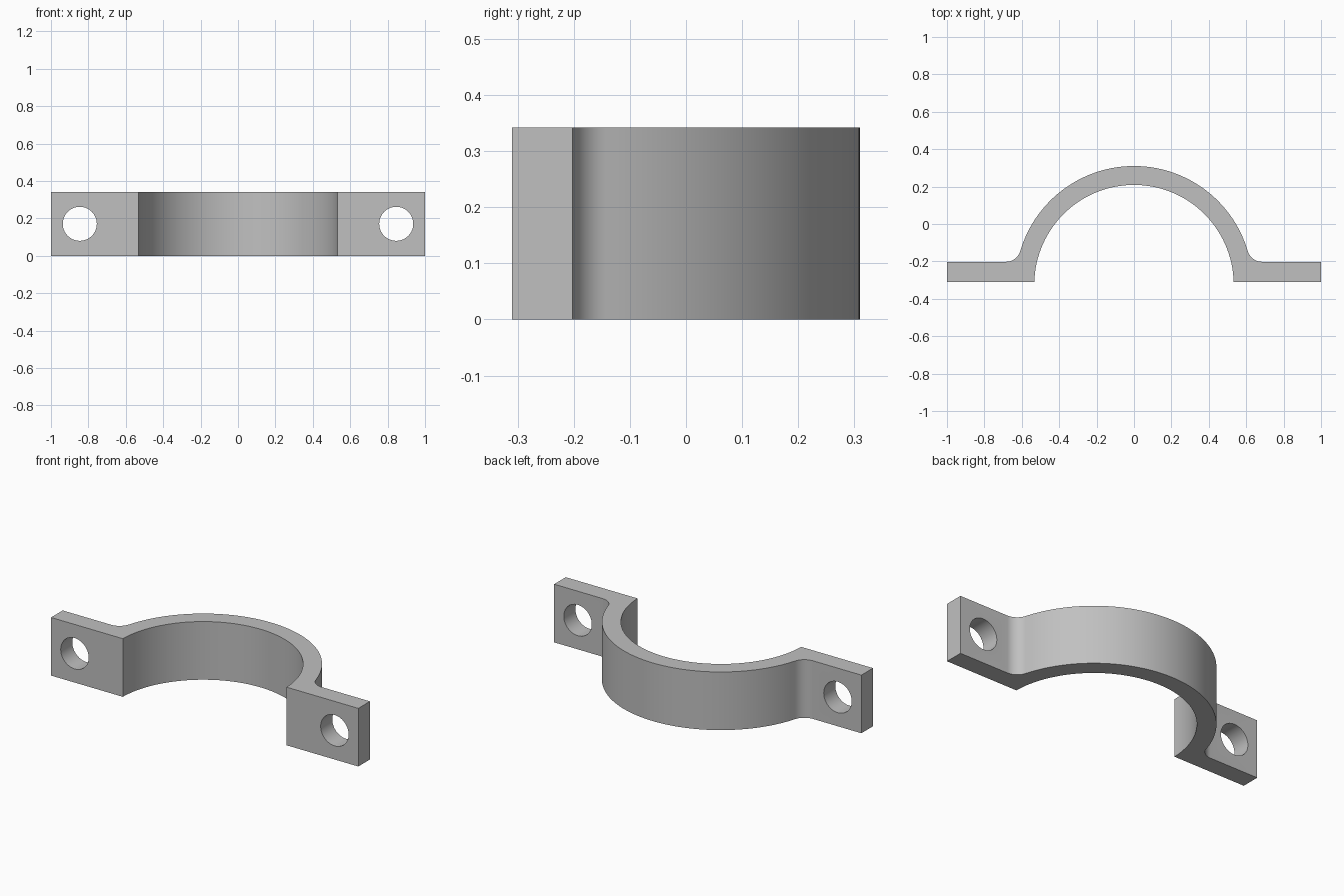
import bpy, bmesh
from math import sin, cos, pi, atan2, sqrt, radians

cube = bpy.data.objects.get("Cube")
if cube:
    bpy.data.objects.remove(cube, do_unlink=True)

HEIGHT = 0.342
FRONT, BACK = -0.31, 0.31          # y limits
FLANGE_BACK = -0.202               # rear face of the flanges
R_IN, R_OUT = 0.533, 0.634
CENTRE_Y = BACK - R_OUT            # axis of the half ring
FILLET = 0.08
HOLE_X, HOLE_R = 0.846, 0.091


def arc(cx, cy, r, a0, a1, steps):
    angles = [a0 + (a1 - a0) * i / steps for i in range(steps + 1)]
    return [(cx + r * cos(a), cy + r * sin(a)) for a in angles]


def mirrored(points):
    return [(-x, y) for x, y in reversed(points)]


# Fillet circle touches the flange and the outer ring
fil_y = FLANGE_BACK + FILLET
fil_x = sqrt((R_OUT + FILLET) ** 2 - (fil_y - CENTRE_Y) ** 2)
touch = atan2(fil_y - CENTRE_Y, fil_x)
inner = atan2(FRONT - CENTRE_Y, sqrt(R_IN ** 2 - (FRONT - CENTRE_Y) ** 2))

# Plan outline, counter-clockwise
flange = [(1, FRONT), (1, FLANGE_BACK)]
fillet = arc(fil_x, fil_y, FILLET, -pi / 2, -pi + touch, 10)
outer_arc = arc(0, CENTRE_Y, R_OUT, touch, pi - touch, 64)
inner_arc = arc(0, CENTRE_Y, R_IN, pi - inner, inner, 64)
outline = (flange + fillet + outer_arc[1:-1]
           + mirrored(flange + fillet) + inner_arc)

# Clamp body: the outline extruded upwards
bm = bmesh.new()
base = bm.faces.new([bm.verts.new((x, y, 0)) for x, y in outline])
top = bmesh.ops.extrude_face_region(bm, geom=[base])["geom"]
bmesh.ops.translate(bm, vec=(0, 0, HEIGHT),
                    verts=[v for v in top if isinstance(v, bmesh.types.BMVert)])
bmesh.ops.recalc_face_normals(bm, faces=bm.faces)
mesh = bpy.data.meshes.new("clamp_half")
bm.to_mesh(mesh)
bm.free()
clamp = bpy.data.objects.new("clamp_half", mesh)
bpy.context.collection.objects.link(clamp)

# Grey metal
grey = bpy.data.materials.new("grey_metal")
grey.use_nodes = True
colour = (0.53, 0.53, 0.53, 1)
grey.diffuse_color = colour
grey.node_tree.nodes["Principled BSDF"].inputs["Base Color"].default_value = colour
mesh.materials.append(grey)

# Bolt holes through both flanges
for side, x in (("left", HOLE_X), ("right", -HOLE_X)):
    bpy.ops.mesh.primitive_cylinder_add(
        vertices=48, radius=HOLE_R, depth=0.4,
        location=(x, (FRONT + FLANGE_BACK) / 2, HEIGHT / 2),
        rotation=(pi / 2, 0, 0))
    cutter = bpy.context.object
    cutter.name = side + "_hole_cutter"
    cutter.hide_render = True
    cutter.data.materials.append(grey)
    cut = clamp.modifiers.new(side + "_bolt_hole", "BOOLEAN")
    cut.operation = "DIFFERENCE"
    cut.solver = "EXACT"
    cut.object = cutter
    bpy.ops.object.select_all(action="DESELECT")
    clamp.select_set(True)
    bpy.context.view_layer.objects.active = clamp
    bpy.ops.object.modifier_apply(modifier=cut.name)
    bpy.data.objects.remove(cutter, do_unlink=True)

bpy.ops.object.shade_smooth_by_angle(angle=radians(30))
